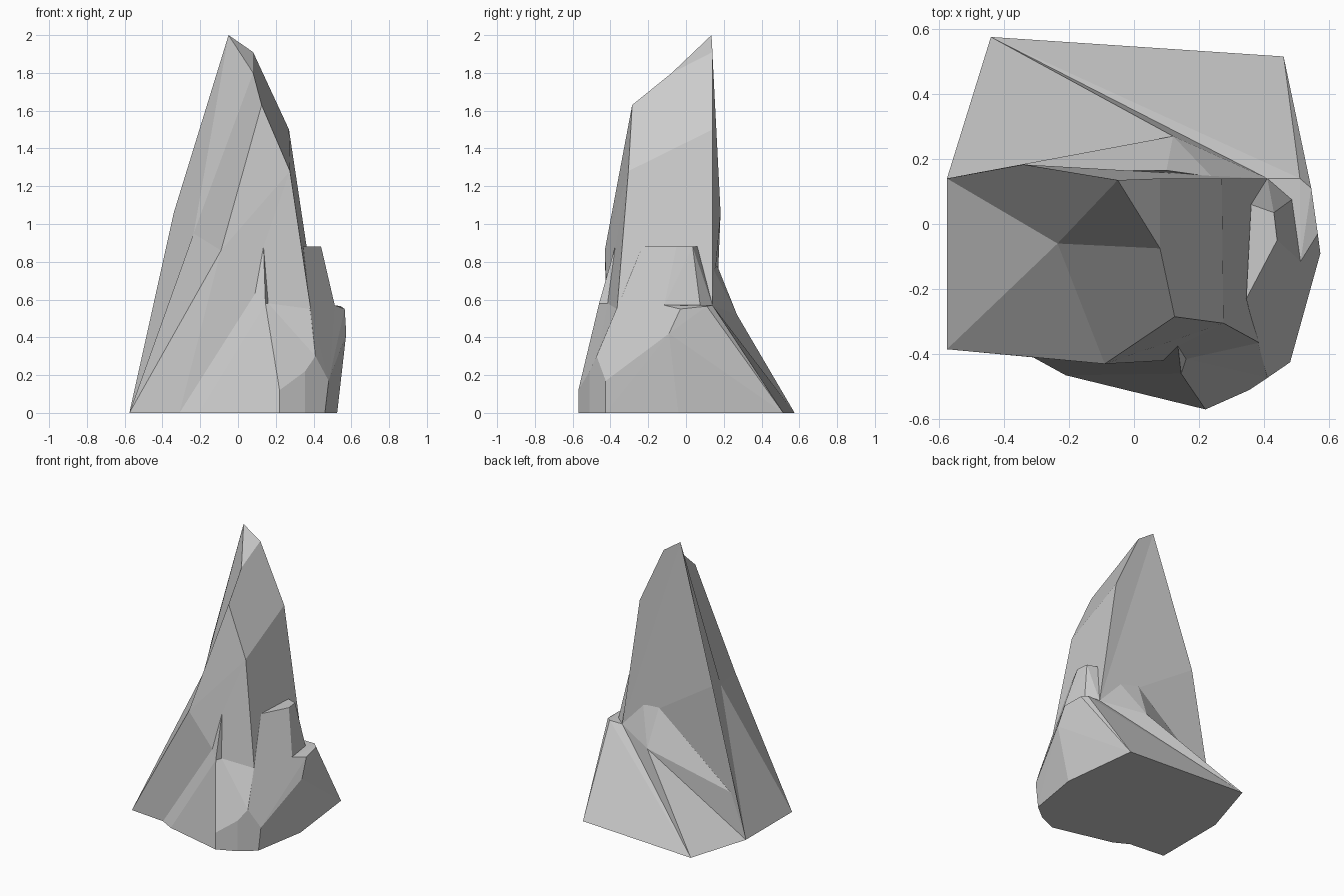
import bpy
import bmesh

cube = bpy.data.objects.get("Cube")
if cube:
    bpy.data.objects.remove(cube, do_unlink=True)

# Single stone colour
stone = bpy.data.materials.new("grey_stone")
stone.use_nodes = True
grey = (0.6, 0.6, 0.6, 1.0)
stone.diffuse_color = grey
stone.node_tree.nodes["Principled BSDF"].inputs["Base Color"].default_value = grey

# Corners of the rock, shared between neighbouring parts
corner = dict(
    # summit and shoulders
    apex=(-.05, .135, 2), summit_back=(.08, .14, 1.91), summit_front=(.08, -.075, 1.8),
    brow=(.125, -.285, 1.63), shoulder_back=(.27, .14, 1.5), shoulder_front=(.275, -.305, 1.28),
    # left flank
    cheek=(-.235, -.06, .95), nose=(-.09, -.43, .86), left_ridge=(-.34, .183, 1.06),
    left_front=(-.575, -.385, 0), left_back=(-.575, .14, 0),
    # right flank
    right_front=(.385, -.365, .55), right_back=(.41, .14, .57),
    inner_front=(.385, -.36, 0), inner_back=(.41, .14, 0),
    # front buttress and its thin fin
    toe_left=(-.31, -.41, 0), toe_mid=(-.21, -.465, 0), toe_tip=(.22, -.57, 0),
    tip_top=(.22, -.57, .12), crest=(.145, -.46, .58), knee=(.41, -.473, .3),
    side_top=(.355, -.51, .22), side_foot=(.355, -.51, 0),
    hip=(.48, -.425, .17), hip_foot=(.46, -.425, 0),
    fin_top=(.135, -.375, .88), fin_side=(.09, -.42, .63), fin_foot=(.16, -.415, .58),
    # right block and ledge
    block_back=(.36, .06, .88), block_corner=(.43, .035, .88),
    block_edge=(.44, -.05, .88), block_front=(.345, -.23, .88),
    step_back=(.485, .075, .57), step_front=(.512, -.115, .57),
    ledge_back=(.51, .14, .57), ledge_corner=(.545, .11, .565),
    ledge_edge=(.565, -.03, .55), belly=(.573, -.09, .42), right_foot=(.525, -.04, 0),
    # back skirt
    back_right=(.46, .515, 0), back_left=(-.44, .575, 0), back_knob=(.12, .27, .52),
    skirt_right=(.24, .145, .76), skirt_mid=(.1, .165, .78), skirt_left=(-.47, .16, .32),
)


def finish(bm, name):
    bmesh.ops.recalc_face_normals(bm, faces=bm.faces)
    mesh = bpy.data.meshes.new(name)
    bm.to_mesh(mesh)
    bm.free()
    mesh.materials.append(stone)
    bpy.context.collection.objects.link(bpy.data.objects.new(name, mesh))


def chunk(name, names):
    """A convex piece of rock wrapped around the named corners."""
    bm = bmesh.new()
    verts = [bm.verts.new(corner[n]) for n in names.split()]
    hull = bmesh.ops.convex_hull(bm, input=verts)
    inside = {v for v in hull["geom_interior"] if isinstance(v, bmesh.types.BMVert)}
    bmesh.ops.delete(bm, geom=list(inside), context='VERTS')
    bmesh.ops.dissolve_limit(bm, angle_limit=0.01, verts=bm.verts, edges=bm.edges)
    finish(bm, name)


def faceted(name, faces):
    """A piece of rock with its facets named corner by corner."""
    bm = bmesh.new()
    made = {}
    for face in faces:
        for n in face.split():
            if n not in made:
                made[n] = bm.verts.new(corner[n])
        bm.faces.new([made[n] for n in face.split()])
    finish(bm, name)


# Main spire, running down into the front buttress
faceted("spire", [
    # left flank
    "apex left_ridge left_back cheek",
    "left_back left_front cheek",
    "cheek left_front nose",
    # summit and front wall
    "apex cheek summit_front",
    "cheek nose brow summit_front",
    "apex summit_front summit_back",
    "summit_back summit_front brow shoulder_front shoulder_back",
    "brow nose shoulder_front",
    "nose fin_side fin_top shoulder_front",
    "fin_top fin_foot right_front shoulder_front",
    # buttress and fin
    "left_front toe_left nose",
    "toe_left fin_side nose",
    "toe_left toe_mid crest fin_side",
    "toe_mid toe_tip tip_top crest",
    "fin_side crest fin_top",
    "fin_top crest fin_foot",
    "crest tip_top side_top knee fin_foot",
    "fin_foot knee right_front",
    "tip_top toe_tip side_foot side_top",
    "side_top side_foot hip_foot hip knee",
    "knee hip right_front",
    "hip hip_foot inner_front right_front",
    # right wall, back wall and base
    "shoulder_back shoulder_front right_front right_back",
    "right_back right_front inner_front inner_back",
    "apex summit_back shoulder_back right_back",
    "apex right_back left_ridge",
    "left_ridge right_back left_back",
    "right_back inner_back left_back",
    "left_front left_back inner_back inner_front",
    "left_front inner_front hip_foot side_foot toe_tip toe_mid toe_left",
])

# Right side: upper block and the ledge below it
chunk("right_block", "block_back block_corner block_edge block_front step_back step_front "
      "right_back right_front knee hip inner_back inner_front")
chunk("right_ledge", "right_back ledge_back ledge_corner ledge_edge step_front belly right_foot "
      "hip hip_foot back_right inner_back inner_front")

# Back skirt: two slopes meeting in a groove
chunk("back_skirt_right", "right_back ledge_back ledge_corner back_right back_left inner_back")
faceted("back_skirt_left", [
    "back_knob back_left left_back",
    "back_knob left_back skirt_left",
    "back_knob skirt_left skirt_mid",
    "back_knob skirt_mid skirt_right",
    "back_knob skirt_right right_back",
    "back_knob right_back back_left",
    "right_back skirt_right skirt_mid skirt_left left_back inner_back",
    "left_back back_left inner_back",
    "back_left right_back inner_back",
])
